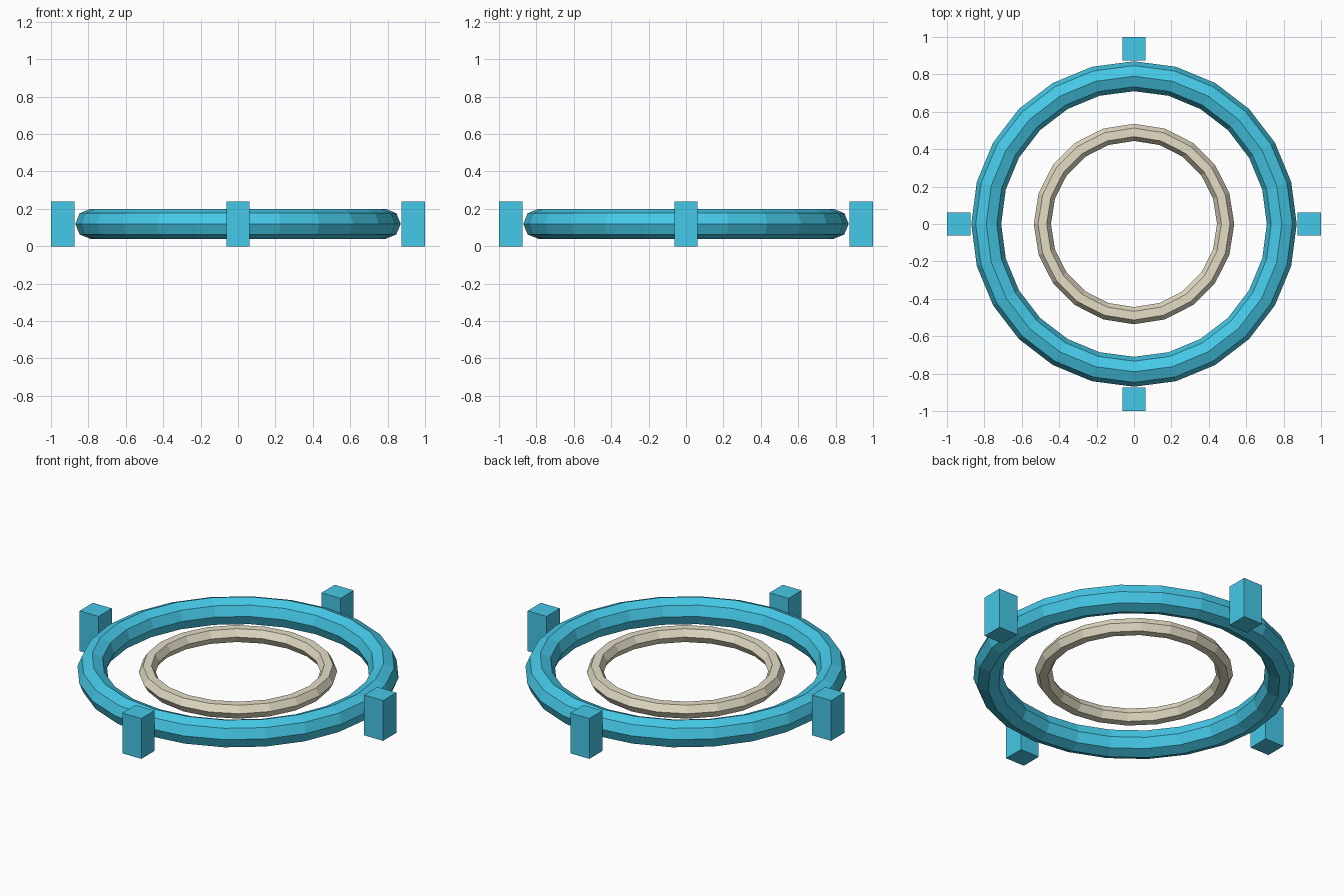
import bpy, bmesh
from math import cos, sin, pi

if "Cube" in bpy.data.objects:
    bpy.data.objects.remove(bpy.data.objects["Cube"])


def material(name, color):
    mat = bpy.data.materials.new(name)
    mat.diffuse_color = (*color, 1)
    mat.use_nodes = True
    mat.node_tree.nodes["Principled BSDF"].inputs["Base Color"].default_value = mat.diffuse_color
    return mat


def add_object(name, bm, mat):
    bmesh.ops.recalc_face_normals(bm, faces=bm.faces)
    mesh = bpy.data.meshes.new(name)
    bm.to_mesh(mesh)
    bm.free()
    mesh.materials.append(mat)
    obj = bpy.data.objects.new(name, mesh)
    bpy.context.collection.objects.link(obj)
    return obj


def ring(name, major, minor, segments, sides, z, mat):
    bm = bmesh.new()
    loops = []
    for i in range(segments):
        a = 2 * pi * i / segments
        loop = []
        for j in range(sides):
            b = 2 * pi * j / sides
            r = major + minor * cos(b)
            loop.append(bm.verts.new((r * cos(a), r * sin(a), z + minor * sin(b))))
        loops.append(loop)
    for i in range(segments):
        p, q = loops[i], loops[(i + 1) % segments]
        for j in range(sides):
            k = (j + 1) % sides
            bm.faces.new((p[j], q[j], q[k], p[k]))
    return add_object(name, bm, mat)


def block(name, x, y, size, height, mat):
    bm = bmesh.new()
    bmesh.ops.create_cube(bm, size=1)
    bmesh.ops.scale(bm, vec=(size, size, height), verts=bm.verts)
    bmesh.ops.translate(bm, vec=(x, y, height / 2), verts=bm.verts)
    return add_object(name, bm, mat)


cyan = material("cyan", (0.06, 0.58, 0.80))
cream = material("cream", (0.78, 0.72, 0.56))

# Concentric rings at the same height
ring("outer_ring", 0.79, 0.08, 24, 8, 0.12, cyan)
ring("inner_ring", 0.49, 0.046, 20, 6, 0.12, cream)

# Four blocks around the outer ring
for side, dx, dy in (("right", 1, 0), ("back", 0, 1), ("left", -1, 0), ("front", 0, -1)):
    block(side + "_block", 0.9375 * dx, 0.9375 * dy, 0.125, 0.24, cyan)
